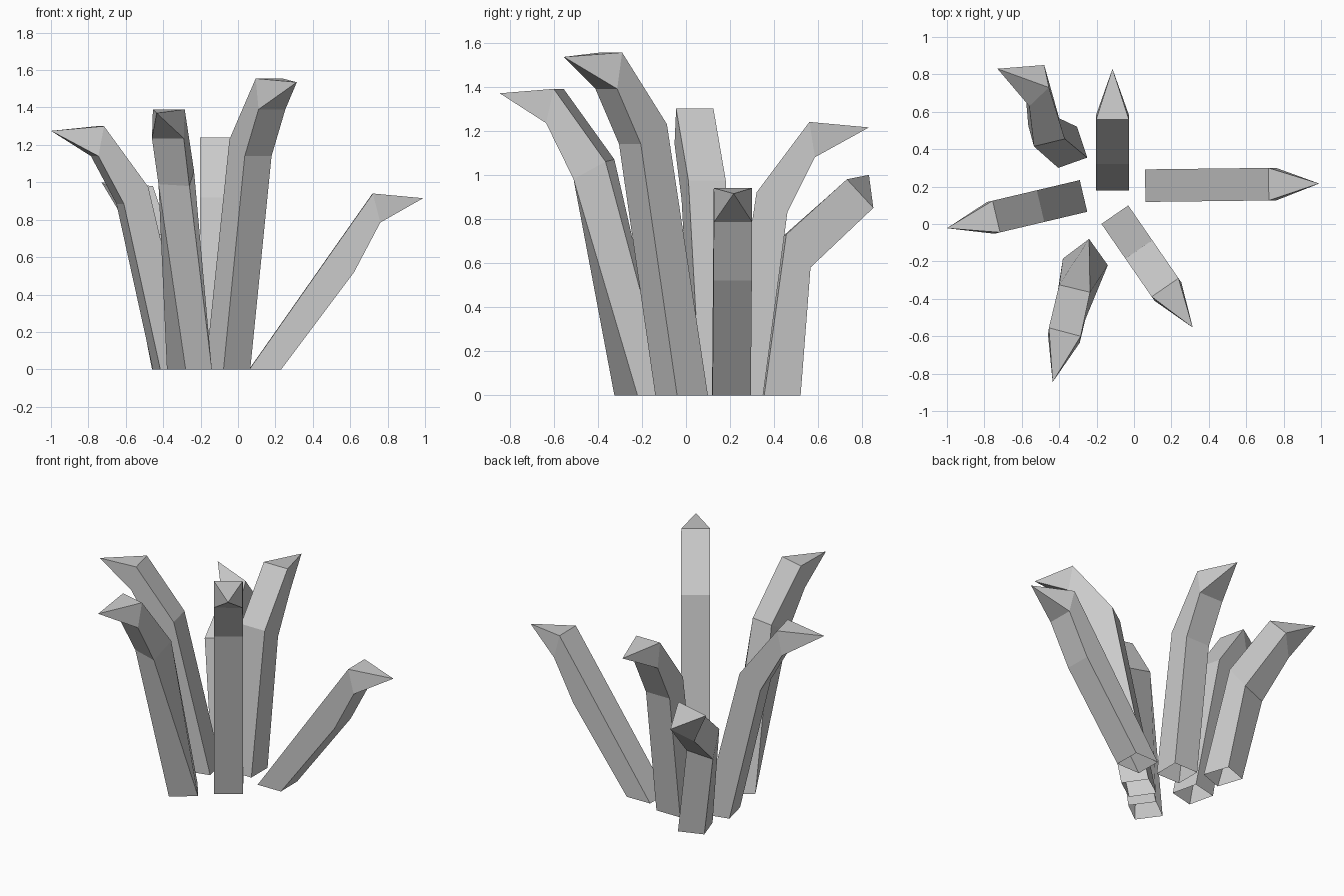
import bpy, bmesh
from mathutils import Vector

if "Cube" in bpy.data.objects:
    bpy.data.objects.remove(bpy.data.objects["Cube"])


def make_blade(name, rings, tip):
    """Skin four-cornered rings from ground to end, then close with a point; the base stays open."""
    bm = bmesh.new()
    loops = []
    for a, b, d in rings:
        a, b, d = Vector(a), Vector(b), Vector(d)
        loops.append([bm.verts.new(p) for p in (a, b, b + d - a, d)])
    for low, high in zip(loops, loops[1:]):
        for i in range(4):
            j = (i + 1) % 4
            bm.faces.new((low[i], low[j], high[j], high[i]))
    apex = bm.verts.new(tip)
    for i in range(4):
        bm.faces.new((loops[-1][i], loops[-1][(i + 1) % 4], apex))
    bmesh.ops.recalc_face_normals(bm, faces=bm.faces)
    # open shell: make sure the normals point away from the blade's core
    core = sum((v.co for v in loops[0]), Vector()) / 4
    f = bm.faces[0]
    f.normal_update()
    if f.normal.dot(f.calc_center_median() - (core + sum((v.co for v in loops[1]), Vector()) / 4) / 2) < 0:
        bmesh.ops.reverse_faces(bm, faces=bm.faces)
    mesh = bpy.data.meshes.new(name)
    bm.to_mesh(mesh)
    bm.free()
    obj = bpy.data.objects.new(name, mesh)
    bpy.context.collection.objects.link(obj)


def profile_blade(name, origin, heading, profile, tip, half=0.087):
    """Straight-headed blade: profile holds (inner r, inner z, outer r, outer z) per ring."""
    o = Vector((*origin, 0))
    u = Vector((*heading, 0)).normalized()
    side = Vector((-u.y, u.x, 0)) * half
    at = lambda r, z: o + u * r + Vector((0, 0, z))
    rings = [(at(r, z) + side, at(r, z) - side, at(ro, zo) + side)
             for r, z, ro, zo in profile]
    make_blade(name, rings, at(*tip))


# Blades that bend within one upright plane
profile_blade("right_blade", (0.06, 0.205), (1, 0.012),
              [(0, 0, 0.17, 0), (0.43, 0.613, 0.56, 0.52), (0.66, 0.94, 0.70, 0.785)],
              (0.93, 0.915))
profile_blade("back_blade", (-0.115, 0.18), (0, 1),
              [(0, 0, 0.17, 0), (0.14, 0.92, 0.28, 0.83), (0.38, 1.24, 0.405, 1.08)],
              (0.65, 1.215))
profile_blade("left_blade", (-0.27, 0.15), (-0.973, -0.23),
              [(0, 0, 0.17, 0), (0.236, 0.975, 0.37, 0.885), (0.479, 1.30, 0.51, 1.14)],
              (0.75, 1.275))
profile_blade("front_right_blade", (-0.1025, 0.05), (0.568, -0.823),
              [(0, 0, 0.17, 0), (0.226, 1.23, 0.37, 1.14), (0.473, 1.555, 0.50, 1.39)],
              (0.734, 1.535))

# Blades with a twist: three corners per ring
make_blade("back_left_blade",
           [((-0.25, 0.355, 0), (-0.405, 0.30, 0), (-0.305, 0.52, 0)),
            ((-0.37, 0.455, 0.73), (-0.535, 0.415, 0.70), (-0.40, 0.565, 0.58)),
            ((-0.455, 0.73, 0.98), (-0.56, 0.63, 0.89), (-0.48, 0.85, 0.85))],
           (-0.73, 0.83, 1.0))
make_blade("front_left_blade",
           [((-0.24, -0.08, 0), (-0.38, -0.185, 0), (-0.14, -0.22, 0)),
            ((-0.235, -0.365, 1.06), (-0.40, -0.325, 1.07), (-0.26, -0.51, 0.98)),
            ((-0.285, -0.60, 1.39), (-0.455, -0.555, 1.39), (-0.29, -0.635, 1.235))],
           (-0.435, -0.845, 1.37))
